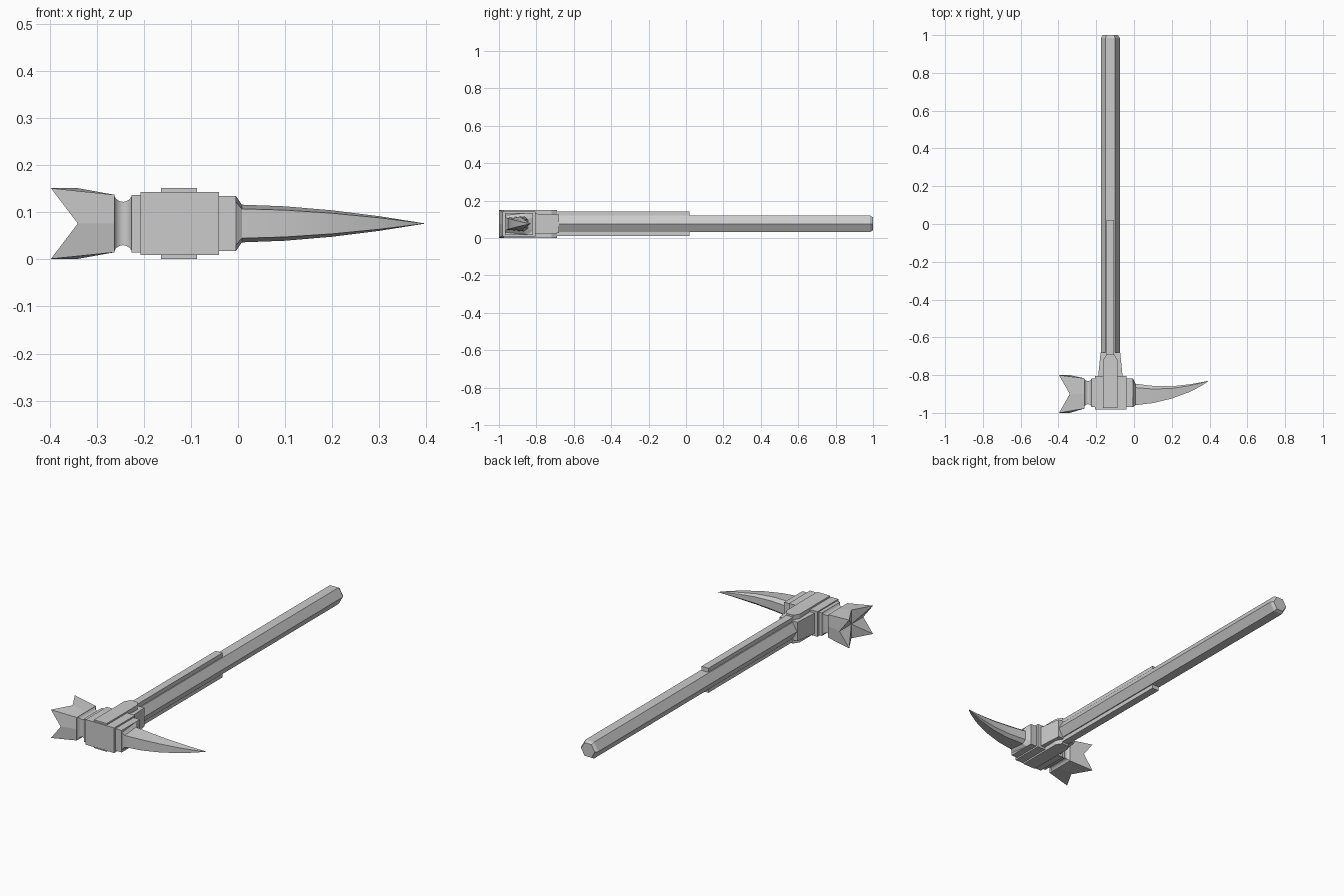
import bpy, bmesh, math
from mathutils import Vector

if "Cube" in bpy.data.objects:
    bpy.data.objects.remove(bpy.data.objects["Cube"], do_unlink=True)

steel = bpy.data.materials.new("grey_steel")
steel.use_nodes = True
steel.diffuse_color = (0.6, 0.6, 0.6, 1)
steel.node_tree.nodes["Principled BSDF"].inputs["Base Color"].default_value = (0.6, 0.6, 0.6, 1)

AX, AY, AZ = -0.125, -0.893, 0.076   # shaft x, head y, shared mid height


def finish(name, bm, smooth=None):
    bmesh.ops.recalc_face_normals(bm, faces=bm.faces)
    mesh = bpy.data.meshes.new(name)
    bm.to_mesh(mesh)
    bm.free()
    mesh.materials.append(steel)
    obj = bpy.data.objects.new(name, mesh)
    bpy.context.collection.objects.link(obj)
    if smooth:
        bpy.ops.object.select_all(action='DESELECT')
        obj.select_set(True)
        bpy.context.view_layer.objects.active = obj
        bpy.ops.object.shade_smooth_by_angle(angle=math.radians(smooth))
    return obj


def loft(bm, rings, caps=(True, True)):
    """Bridge rings of points in order; returns the vertex rings."""
    loops = [[bm.verts.new(p) for p in ring] for ring in rings]
    for a, b in zip(loops, loops[1:]):
        for i in range(len(a)):
            j = (i + 1) % len(a)
            bm.faces.new((a[i], a[j], b[j], b[i]))
    for cap, ring in zip(caps, (loops[0], loops[-1])):
        if cap:
            bm.faces.new(ring)
    return loops


def rect_x(x, hy, hz, cy=AY):
    return [(x, cy + sy * hy, AZ + sz * hz) for sy, sz in ((-1, -1), (1, -1), (1, 1), (-1, 1))]


def rect_y(y, hx, hz):
    return [(AX + sx * hx, y, AZ + sz * hz) for sx, sz in ((-1, -1), (1, -1), (1, 1), (-1, 1))]


def hexagon(y, r):
    return [(AX + r * math.cos(k * math.pi / 3), y, AZ + r * math.sin(k * math.pi / 3))
            for k in range(6)]


# Six-sided shaft with a chamfered butt
bm = bmesh.new()
loft(bm, [hexagon(-0.8, 0.05), hexagon(0.985, 0.05), hexagon(1.0, 0.04)])
finish("shaft", bm)

# Tapered socket behind the head
bm = bmesh.new()
loft(bm, [rect_y(-0.83, 0.066, 0.056), rect_y(-0.8, 0.064, 0.054), rect_y(-0.68, 0.052, 0.05)])
finish("socket", bm)

# Central block with a stepped collar on each side
for name, x0, x1, hy, hz in (("head_block", -0.207, -0.04, 0.088, 0.0665),
                             ("spike_collar", -0.045, -0.004, 0.076, 0.0585),
                             ("neck_collar", -0.226, -0.2, 0.076, 0.061)):
    bm = bmesh.new()
    loft(bm, [rect_x(x0, hy, hz), rect_x(x1, hy, hz)])
    finish(name, bm)

# Long reinforcing straps: wide head plate tapering into a narrow strip
outline = [(0.038, -0.975), (0.038, -0.72), (0.02, -0.69)]
for name, s in (("top_strap", 1), ("bottom_strap", -1)):
    bm = bmesh.new()
    half = outline + [(0.02, -0.69)]
    pts = outline + [(-x, y) for x, y in reversed(outline)]
    loft(bm, [[(AX + x, y, AZ + s * h) for x, y in pts] for h in (0.045, 0.075)])
    loft(bm, [[(AX + sx * 0.02, y, AZ + s * h) for sx, h in
               ((-1, 0.038), (1, 0.038), (1, 0.065), (-1, 0.065))] for y in (-0.7, 0.02)])
    finish(name, bm)

# Waisted neck curving between the collar and the striking head
bm = bmesh.new()
rings = []
for k in range(9):
    t = k / 8
    dip = 0.015 * math.sin(math.pi * t) ** 0.6
    rings.append(rect_x(-0.224 - 0.04 * t, 0.076 - dip, 0.061 - dip))
loft(bm, rings)
finish("neck", bm, 40)

# Flared striking head with four corner points and notched sides
bm = bmesh.new()


def notched(x, mid_x, hy, hz, cy):
    c = rect_x(x, hy, hz, cy)
    ring = []
    for a, b in zip(c, c[1:] + c[:1]):
        m = (Vector(a) + Vector(b)) / 2
        ring += [a, (mid_x, m.y, m.z)]
    return ring


loops = loft(bm, [notched(-0.262, -0.262, 0.08, 0.061, -0.897),
                  notched(-0.397, -0.34, 0.1, 0.075, -0.9)], (True, False))
centre = bm.verts.new((-0.34, -0.9, AZ))
rim = loops[1]
for i in range(8):
    bm.faces.new((rim[i], rim[(i + 1) % 8], centre))
finish("striking_head", bm)

# Curved spike: x, front y, back y, half height
bm = bmesh.new()
stations = [(-0.004, -0.968, -0.82, 0.058), (0.008, -0.959, -0.846, 0.04),
            (0.1, -0.948, -0.857, 0.0365), (0.2, -0.924, -0.859, 0.028),
            (0.3, -0.887, -0.848, 0.0155), (0.36, -0.855, -0.837, 0.006),
            (0.395, -0.831, -0.83, 0.0005)]
section = [(0, -0.78), (0.82, -1), (1, -0.6), (1, 0.6), (0.82, 1), (0, 0.78)]
loft(bm, [[(x, f + (b - f) * t, AZ + h * k) for t, k in section] for x, f, b, h in stations])
finish("spike", bm, 20)
